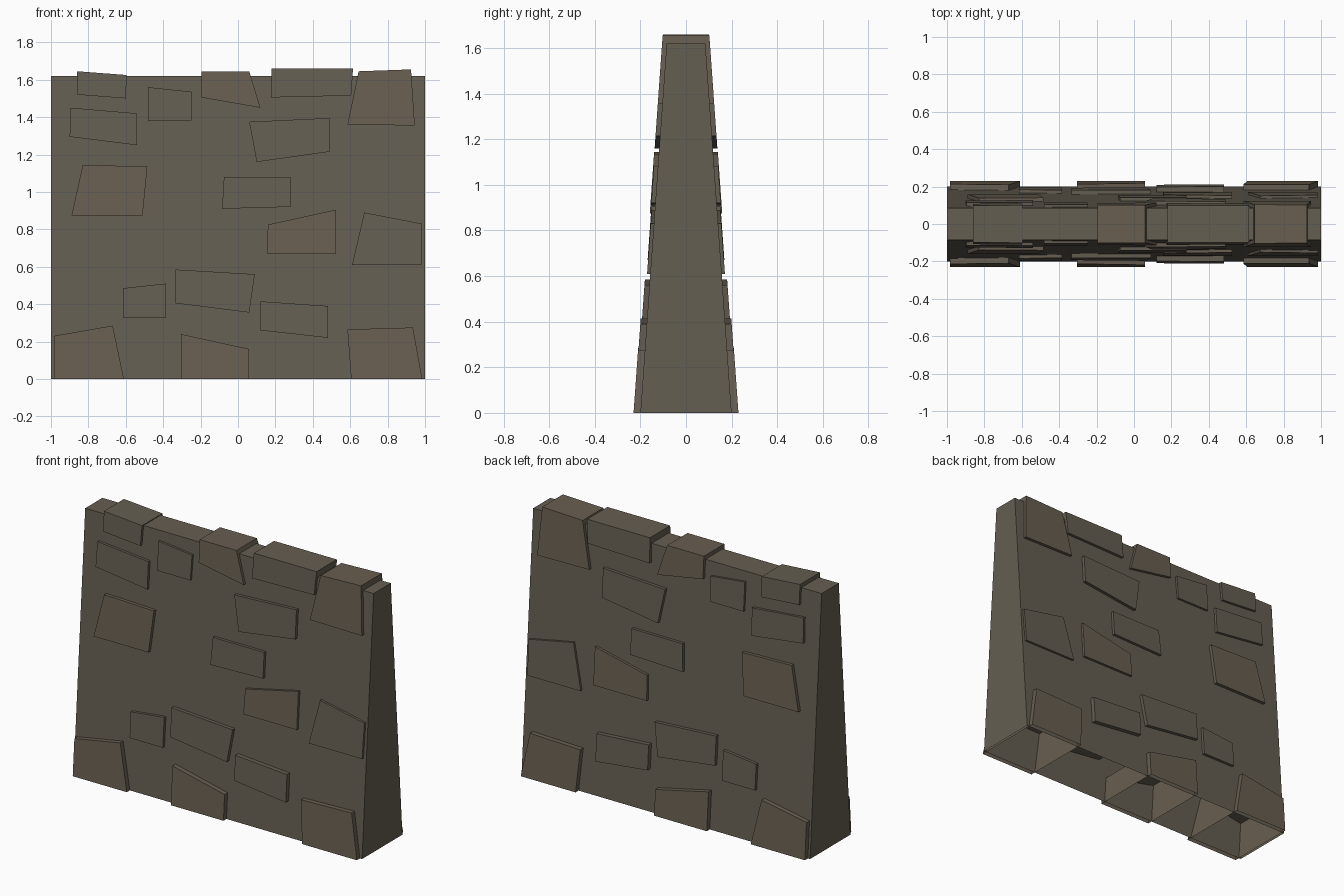
import bpy, bmesh

if "Cube" in bpy.data.objects:
    bpy.data.objects.remove(bpy.data.objects["Cube"])


def material(name, rgb):
    m = bpy.data.materials.new(name)
    m.diffuse_color = (*rgb, 1.0)
    m.use_nodes = True
    m.node_tree.nodes["Principled BSDF"].inputs["Base Color"].default_value = m.diffuse_color
    return m


grey = material("wall grey", (0.130, 0.112, 0.082))
brown = material("stone brown", (0.140, 0.112, 0.081))

WALL_TOP = 1.62


def half_depth(z):
    # battered wall: thick at the base, thin at the top
    return 0.20 - 0.071 * z


def block(name, outline, raise_by, mat):
    """Prism through the wall: outline is (x, z) points, clockwise from the front top left."""
    bm = bmesh.new()
    front = [bm.verts.new((x, -half_depth(z) - raise_by, z)) for x, z in outline]
    back = [bm.verts.new((x, half_depth(z) + raise_by, z)) for x, z in outline]
    bm.faces.new(front)
    bm.faces.new(back[::-1])
    n = len(outline)
    for i in range(n):
        j = (i + 1) % n
        # underside on the ground stays open
        if outline[i][1] == 0 and outline[j][1] == 0:
            continue
        bm.faces.new((front[j], front[i], back[i], back[j]))
    # outline is clockwise seen from the front, so turn everything outward
    bmesh.ops.reverse_faces(bm, faces=bm.faces[:])
    me = bpy.data.meshes.new(name)
    bm.to_mesh(me)
    bm.free()
    ob = bpy.data.objects.new(name, me)
    me.materials.append(mat)
    bpy.context.collection.objects.link(ob)
    return ob


# Wall body
block("wall_body", [(-1, WALL_TOP), (1, WALL_TOP), (1, 0), (-1, 0)], 0.0, grey)

# Stones: corner points, how far they stand out, colour
base_stones = [
    ([(-.985, .23), (-.67, .285), (-.61, 0), (-.985, 0)], .03, brown),
    ([(-.305, .24), (.06, .16), (.06, 0), (-.305, 0)], .03, brown),
    ([(.585, .265), (.935, .275), (.985, 0), (.605, 0)], .03, brown),
]
lower_stones = [
    ([(-.615, .485), (-.385, .51), (-.385, .325), (-.615, .325)], .018, grey),
    ([(-.335, .585), (.09, .56), (.06, .355), (-.335, .405)], .022, grey),
    ([(.12, .415), (.48, .39), (.48, .22), (.12, .26)], .028, grey),
]
middle_stones = [
    ([(-.83, 1.145), (-.485, 1.135), (-.51, .875), (-.89, .875)], .021, brown),
    ([(-.075, 1.08), (.28, 1.08), (.28, .92), (-.085, .91)], .018, grey),
    ([(.16, .825), (.525, .905), (.525, .67), (.155, .67)], .016, brown),
    ([(.675, .89), (.985, .83), (.98, .61), (.61, .61)], .014, grey),
]
upper_stones = [
    ([(-.895, 1.45), (-.54, 1.42), (-.54, 1.25), (-.9, 1.295)], .017, grey),
    ([(-.48, 1.56), (-.245, 1.535), (-.25, 1.38), (-.48, 1.38)], .014, grey),
    ([(.06, 1.375), (.49, 1.395), (.49, 1.215), (.1, 1.16)], .02, grey),
]
top_stones = [
    ([(-.86, 1.645), (-.595, 1.625), (-.6, 1.5), (-.86, 1.52)], .016, grey),
    ([(-.195, 1.645), (.06, 1.645), (.12, 1.45), (-.195, 1.505)], .018, brown),
    ([(.18, 1.66), (.615, 1.66), (.605, 1.515), (.175, 1.505)], .018, grey),
    ([(.645, 1.645), (.925, 1.655), (.945, 1.355), (.585, 1.36)], .02, brown),
]

rows = [("base_stone", base_stones), ("lower_stone", lower_stones),
        ("middle_stone", middle_stones), ("upper_stone", upper_stones),
        ("top_stone", top_stones)]
for row_name, stones in rows:
    for k, (outline, raise_by, mat) in enumerate(stones, 1):
        block(f"{row_name}_{k}", outline, raise_by, mat)
